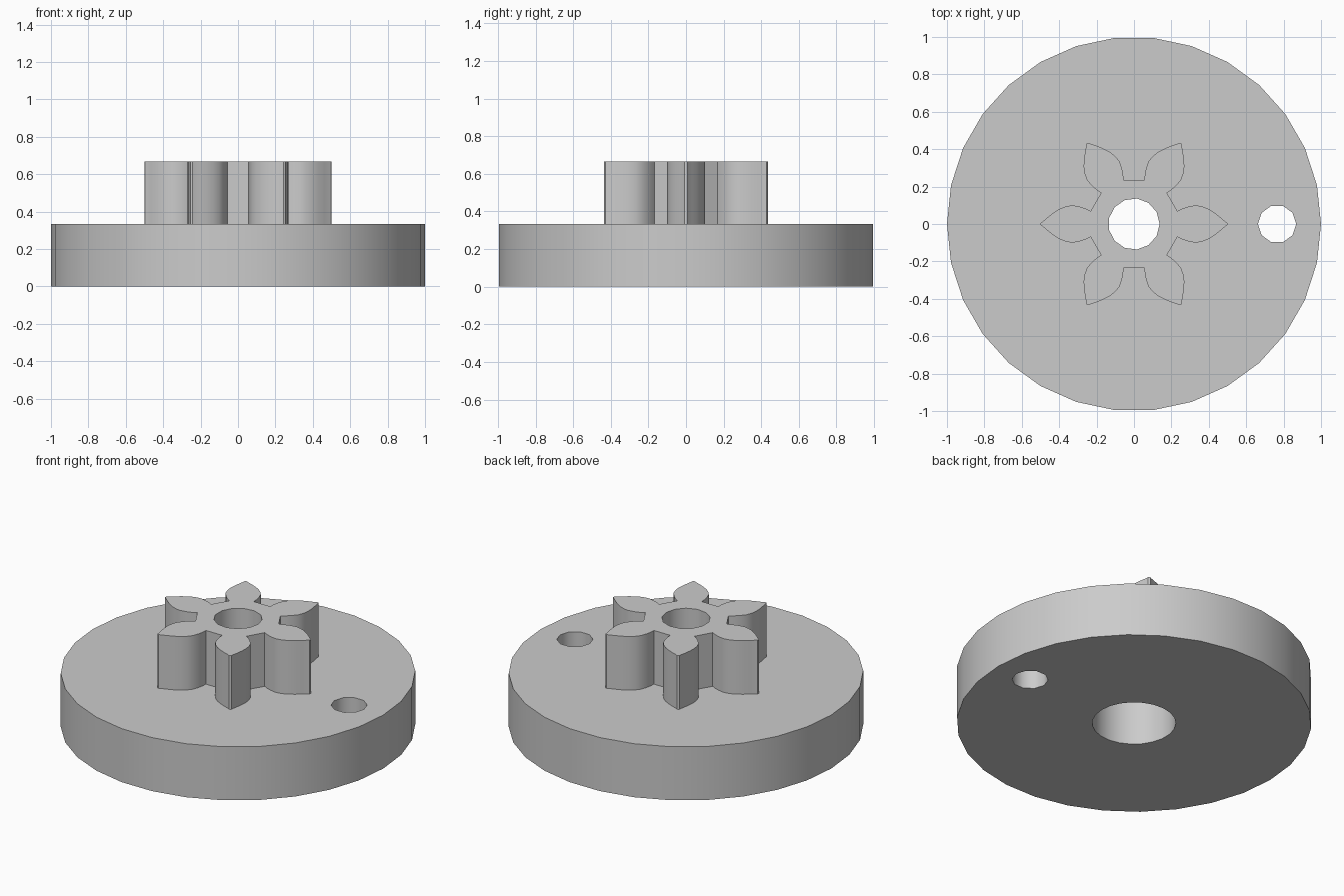
import bpy, math
from mathutils import Matrix, Vector

if "Cube" in bpy.data.objects:
    bpy.data.objects.remove(bpy.data.objects["Cube"], do_unlink=True)

grey = bpy.data.materials.new("plain grey")
grey.use_nodes = True
colour = (0.6, 0.6, 0.6, 1)
grey.diffuse_color = colour
grey.node_tree.nodes["Principled BSDF"].inputs["Base Color"].default_value = colour


def prism(name, outline, z0, z1):
    """Extrude a closed counter-clockwise outline from z0 to z1."""
    n = len(outline)
    verts = [(x, y, z) for z in (z0, z1) for x, y in outline]
    faces = [list(range(n))[::-1], list(range(n, 2 * n))]
    faces += [[i, (i + 1) % n, n + (i + 1) % n, n + i] for i in range(n)]
    mesh = bpy.data.meshes.new(name)
    mesh.from_pydata(verts, [], faces)
    mesh.materials.append(grey)
    obj = bpy.data.objects.new(name, mesh)
    bpy.context.collection.objects.link(obj)
    return obj


def circle(radius, sides, cx=0):
    step = math.tau / sides
    return [(cx + radius * math.cos(i * step), radius * math.sin(i * step))
            for i in range(sides)]


def combine(target, tool, operation):
    """Apply a boolean and discard the tool object."""
    bpy.context.view_layer.objects.active = target
    mod = target.modifiers.new(operation, "BOOLEAN")
    mod.operation, mod.object, mod.solver = operation, tool, "EXACT"
    bpy.ops.object.modifier_apply(modifier=mod.name)
    bpy.data.objects.remove(tool, do_unlink=True)


# Gear outline: half a tooth, mirrored and repeated six times
half_tooth = [(0.232, 0.069), (0.26, 0.083), (0.29, 0.093), (0.33, 0.1),
              (0.365, 0.094), (0.40, 0.08), (0.435, 0.057), (0.465, 0.033),
              (0.487, 0.014), (0.498, 0.007)]
tooth = [(x, -y) for x, y in half_tooth] + [(0.5, 0)] + half_tooth[::-1]
gear_outline = []
for k in range(6):
    turn = Matrix.Rotation(k * math.tau / 6, 2)
    gear_outline += [tuple(turn @ Vector(p)) for p in tooth]

# Disc with the gear standing on it
thick, top = 0.333, 0.667
wheel = prism("gear_wheel", circle(1, 30), 0, thick)
combine(wheel, prism("gear", gear_outline, 0.2, top), "UNION")

# Shaft bore, wide recess underneath and off-centre peg hole
combine(wheel, prism("recess", circle(0.236, 23), -0.1, 0.33), "DIFFERENCE")
combine(wheel, prism("bore", circle(0.137, 13), -0.1, 0.8), "DIFFERENCE")
combine(wheel, prism("peg_hole", circle(0.102, 10, 0.765), -0.1, 0.8), "DIFFERENCE")

# Smooth curved walls while keeping the rims and tooth roots crisp
bpy.ops.object.select_all(action="DESELECT")
wheel.select_set(True)
bpy.context.view_layer.objects.active = wheel
bpy.ops.object.shade_smooth_by_angle(angle=math.radians(37))
